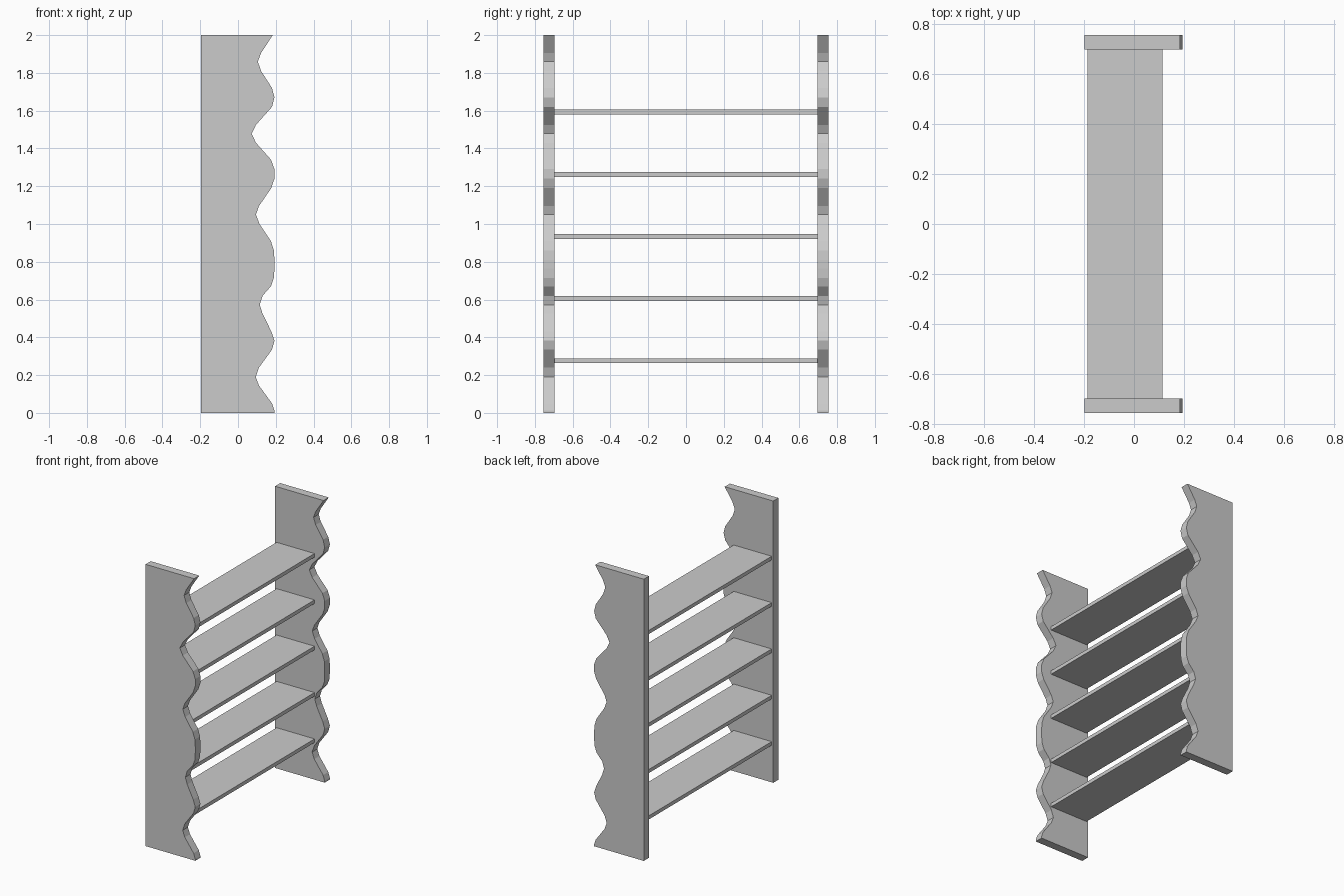
import bpy, bmesh

if "Cube" in bpy.data.objects:
    bpy.data.objects.remove(bpy.data.objects["Cube"])

BACK = -0.197
INNER, OUTER = 0.697, 0.755

# wavy front edge of the side panels, (x, z) from top to bottom
WAVE = [
    (0.184, 2.0), (0.122, 1.905), (0.105, 1.86), (0.122, 1.81), (0.18, 1.72),
    (0.193, 1.67), (0.18, 1.62), (0.095, 1.525), (0.072, 1.478), (0.095, 1.43),
    (0.175, 1.34), (0.193, 1.29), (0.193, 1.24), (0.176, 1.19), (0.111, 1.095),
    (0.095, 1.05), (0.114, 1.0), (0.174, 0.91), (0.19, 0.86), (0.193, 0.81),
    (0.193, 0.765), (0.19, 0.715), (0.174, 0.67), (0.13, 0.62), (0.115, 0.572),
    (0.13, 0.525), (0.177, 0.43), (0.193, 0.382), (0.18, 0.335), (0.111, 0.24),
    (0.094, 0.19), (0.111, 0.145), (0.18, 0.05), (0.193, 0.012), (0.193, 0.0),
]


def finish(name, bm):
    bmesh.ops.recalc_face_normals(bm, faces=bm.faces)
    mesh = bpy.data.meshes.new(name)
    bm.to_mesh(mesh)
    bm.free()
    obj = bpy.data.objects.new(name, mesh)
    bpy.context.collection.objects.link(obj)
    return obj


def extruded(name, outline, y0, y1):
    bm = bmesh.new()
    face = bm.faces.new([bm.verts.new((x, y0, z)) for x, z in outline])
    new = bmesh.ops.extrude_face_region(bm, geom=[face])["geom"]
    verts = [v for v in new if isinstance(v, bmesh.types.BMVert)]
    bmesh.ops.translate(bm, verts=verts, vec=(0, y1 - y0, 0))
    return finish(name, bm)


# side panels
panel = WAVE + [(BACK, 0.0), (BACK, 2.0)]
extruded("front_side_panel", panel, -OUTER, -INNER)
extruded("rear_side_panel", panel, INNER, OUTER)

# five evenly spaced shelves
for i in range(5):
    z0 = 0.263 + 0.329 * i
    z1 = z0 + 0.026
    rect = [(-0.185, z0), (0.113, z0), (0.113, z1), (-0.185, z1)]
    extruded(f"shelf_{i + 1}", rect, -INNER, INNER)
